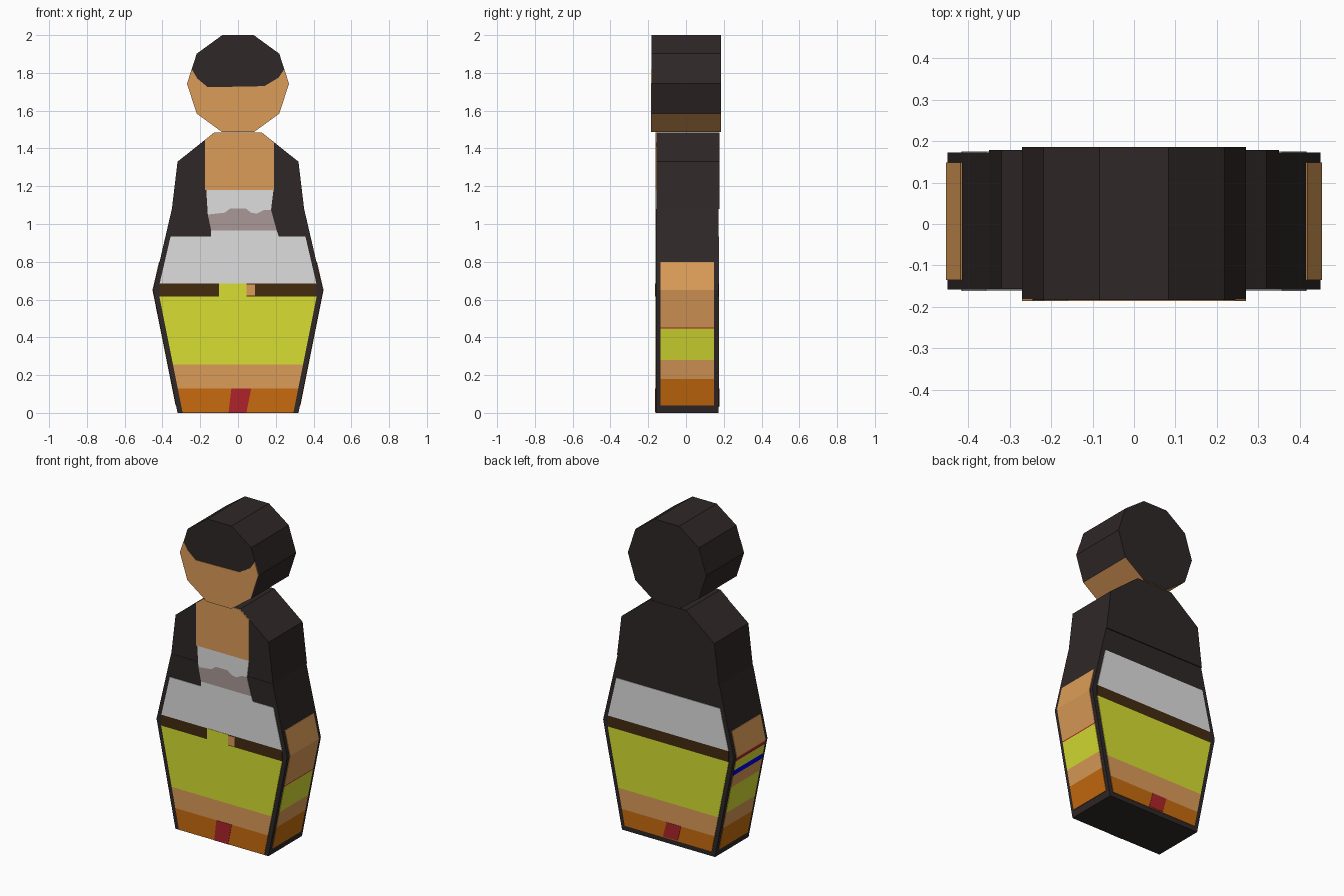
import bpy, bmesh, math

if "Cube" in bpy.data.objects:
    bpy.data.objects.remove(bpy.data.objects["Cube"])


def material(name, rgb):
    lin = [((c / 255 + 0.055) / 1.055) ** 2.4 if c > 10 else c / 255 / 12.92 for c in rgb]
    m = bpy.data.materials.new(name)
    m.diffuse_color = (*lin, 1)
    m.use_nodes = True
    m.node_tree.nodes["Principled BSDF"].inputs["Base Color"].default_value = m.diffuse_color
    return m


DARK = material("dark_brown_black", (47, 39, 39))
SKIN = material("tan", (220, 156, 88))
WHITE = material("off_white", (222, 222, 222))
MAUVE = material("warm_grey", (168, 152, 150))
BROWN = material("belt_brown", (68, 42, 15))
LIME = material("lime_yellow", (215, 222, 50))
ORANGE = material("burnt_orange", (199, 107, 14))
RED = material("deep_red", (173, 36, 42))
BLUE = material("blue", (0, 0, 230))


def prism(name, pts, y0, y1, *mats):
    """Extrude an x-z outline from y0 to y1."""
    bm = bmesh.new()
    face = bm.faces.new([bm.verts.new((x, y0, z)) for x, z in pts])
    ext = bmesh.ops.extrude_face_region(bm, geom=[face], use_keep_orig=True)
    for v in ext["geom"]:
        if isinstance(v, bmesh.types.BMVert):
            v.co.y = y1
    bmesh.ops.recalc_face_normals(bm, faces=bm.faces)
    bmesh.ops.triangulate(bm, faces=[f for f in bm.faces if len(f.verts) > 4])
    me = bpy.data.meshes.new(name)
    bm.to_mesh(me)
    bm.free()
    for m in mats:
        me.materials.append(m)
    ob = bpy.data.objects.new(name, me)
    bpy.context.collection.objects.link(ob)
    return ob


def half_width(z):
    if z < 0.65:
        return 0.32 + 0.13 * z / 0.65
    return 0.45 - 0.10 * (z - 0.65) / 0.43


def mirrored(right):
    return right + [(-x, z) for x, z in reversed(right)]


# Body, in a lower and an upper block
prism("lower_body", mirrored([(0.32, 0), (0.45, 0.65), (0.35, 1.08)]), -0.158, 0.172, DARK)
prism("upper_body", mirrored([(0.35, 1.08), (0.32, 1.33), (0.125, 1.485)]), -0.156, 0.178, DARK)

# Head: ten-sided drum, tan on the underside
R, CZ = 0.27, 1.743
ring = [(R * math.cos(math.radians(36 * i)), CZ + R * math.sin(math.radians(36 * i)))
        for i in range(10)]
head = prism("head", ring, -0.183, 0.186, DARK, SKIN)
for p in head.data.polygons:
    if p.normal.z < -0.5:
        p.material_index = 1

# Face below the fringe
prism("face", [(0.245, 1.82)] + [ring[0]] + ring[:4:-1] + [(-0.245, 1.82), (-0.215, 1.77),
      (-0.16, 1.724), (0.14, 1.73), (0.215, 1.775)], -0.186, -0.181, SKIN)


# Painted plates on the front and back
def plate(name, pts, mat, back=False, lift=0.0):
    y0, y1 = (0.170, 0.175 + lift) if back else (-0.161 - lift, -0.154)
    prism(name, pts, y0, y1, mat)


def band(z0, z1):
    return mirrored([(half_width(z0) - 0.027, z0), (half_width(z1) - 0.027, z1)])


for side, back, base in (("front", False, 0.002), ("back", True, 0.03)):
    for part, z0, z1, mat in (("hem", base, 0.13, ORANGE), ("lower_trim", 0.13, 0.255, SKIN),
                              ("skirt", 0.255, 0.617, LIME), ("belt", 0.617, 0.685, BROWN),
                              ("shirt", 0.685, 0.935, WHITE)):
        plate(side + "_" + part, band(z0, z1), mat, back)

plate("front_hem_patch", [(-0.05, 0.002), (0.045, 0.002), (0.07, 0.13), (-0.035, 0.13)], RED,
      lift=0.002)
plate("back_hem_patch", [(-0.065, 0.035), (0.035, 0.035), (0.01, 0.13), (-0.09, 0.13)], RED,
      back=True, lift=0.002)
plate("buckle", [(-0.1, 0.617), (0.045, 0.617), (0.045, 0.685), (-0.1, 0.685)], LIME, lift=0.002)
plate("buckle_end", [(0.045, 0.622), (0.09, 0.622), (0.09, 0.68), (0.045, 0.68)], SKIN, lift=0.002)

# Neck opening and shirt layers on the chest
plate("neck", [(-0.175, 1.18), (0.19, 1.18), (0.19, 1.432), (0.125, 1.484), (-0.125, 1.484),
               (-0.175, 1.444)], SKIN)
plate("collar", [(-0.168, 1.18), (-0.16, 1.05), (-0.07, 1.06), (-0.04, 1.083), (0.04, 1.083),
                 (0.07, 1.06), (0.10, 1.055), (0.14, 1.075), (0.175, 1.075), (0.188, 1.18)], WHITE)
plate("collar_shade", [(-0.16, 1.05), (-0.142, 0.965), (0.205, 0.965), (0.175, 1.075),
                       (0.14, 1.075), (0.10, 1.055), (0.07, 1.06), (0.04, 1.083),
                       (-0.04, 1.083), (-0.07, 1.06)], MAUVE)
plate("shirt_top", [(-0.142, 0.935), (0.215, 0.935), (0.205, 0.965), (-0.142, 0.965)], WHITE)


# Stripes down the arms; each band follows the body outline
def side_band(name, s, z0, z1, mat):
    a, b = half_width(z0), half_width(z1)
    prism(name, [(s * (a - 0.003), z0), (s * (a + 0.003), z0), (s * (b + 0.003), z1),
                 (s * (b - 0.003), z1)], -0.135, 0.148, mat)


lower = [(0.04, 0.18, ORANGE), (0.18, 0.28, SKIN), (0.28, 0.447, LIME)]
right = lower + [(0.447, 0.453, RED), (0.453, 0.65, SKIN), (0.65, 0.80, SKIN)]
left = lower + [(0.447, 0.525, SKIN), (0.525, 0.56, BLUE), (0.56, 0.62, LIME),
                (0.62, 0.642, RED), (0.642, 0.65, SKIN), (0.65, 0.80, SKIN)]
for label, s, bands in (("right", 1, right), ("left", -1, left)):
    for i, (z0, z1, mat) in enumerate(bands):
        side_band(f"{label}_arm_stripe_{i + 1}", s, z0, z1, mat)
